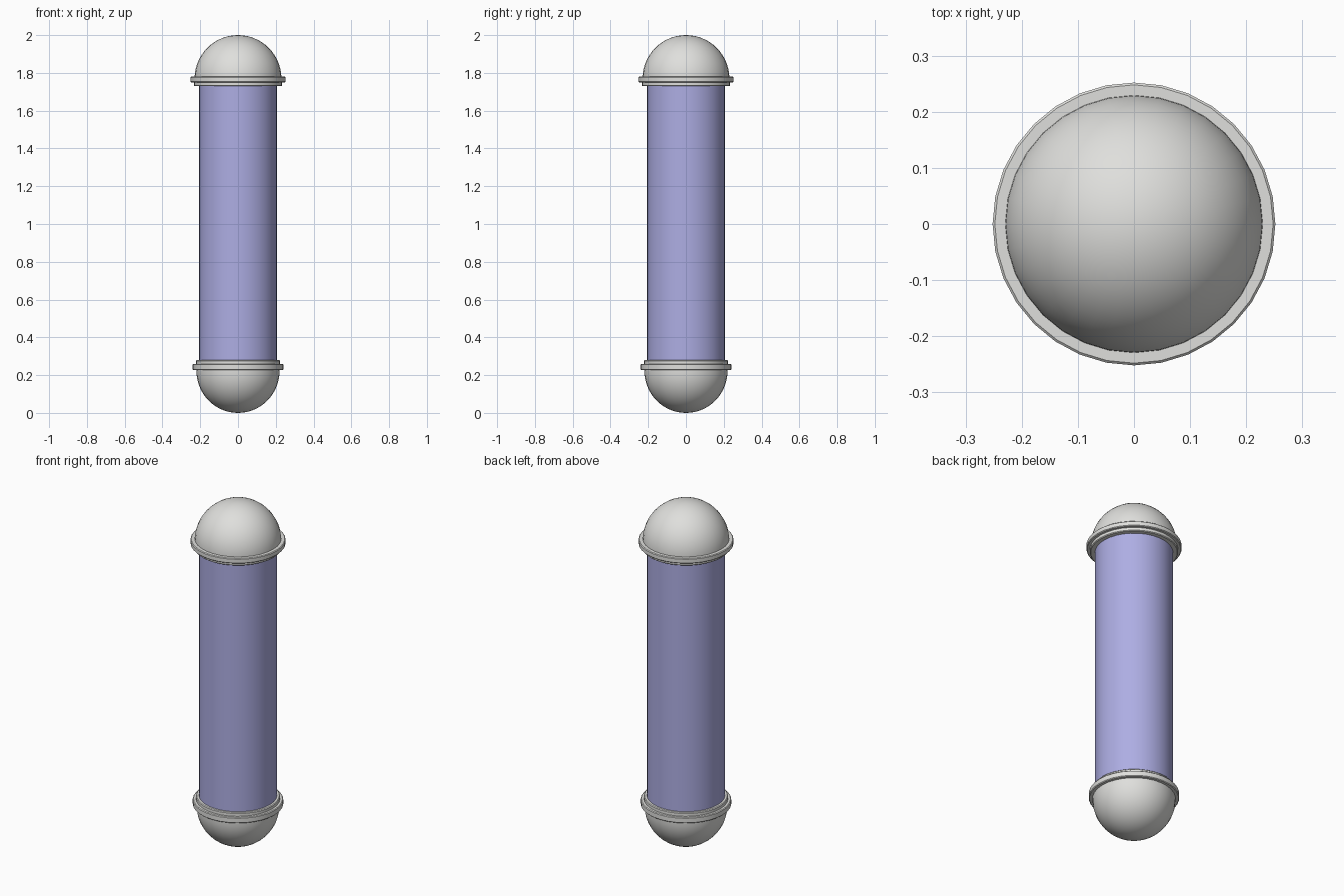
import bpy, bmesh, math

if "Cube" in bpy.data.objects:
    bpy.data.objects.remove(bpy.data.objects["Cube"])

SEG = 32


def material(name, color):
    m = bpy.data.materials.new(name)
    m.diffuse_color = (*color, 1)
    m.use_nodes = True
    m.node_tree.nodes["Principled BSDF"].inputs["Base Color"].default_value = m.diffuse_color
    return m


metal = material("pale_grey_metal", (0.74, 0.74, 0.72))
lavender = material("lavender_tube", (0.42, 0.42, 0.77))


def lathe(name, profile, mat, angle=35):
    """Revolve (radius, z) points, listed bottom to top, about the z axis."""
    bm = bmesh.new()
    rings = []
    for r, z in profile:
        if r < 1e-5:
            rings.append([bm.verts.new((0, 0, z))])
        else:
            rings.append([bm.verts.new((r * math.cos(2 * math.pi * i / SEG),
                                        r * math.sin(2 * math.pi * i / SEG), z))
                          for i in range(SEG)])
    for a, b in zip(rings, rings[1:]):
        for i in range(SEG):
            j = (i + 1) % SEG
            if len(a) == 1:
                bm.faces.new((a[0], b[j], b[i]))
            elif len(b) == 1:
                bm.faces.new((a[i], a[j], b[0]))
            else:
                bm.faces.new((a[i], a[j], b[j], b[i]))
    bmesh.ops.recalc_face_normals(bm, faces=bm.faces)
    me = bpy.data.meshes.new(name)
    bm.to_mesh(me)
    bm.free()
    me.materials.append(mat)
    ob = bpy.data.objects.new(name, me)
    bpy.context.collection.objects.link(ob)
    bpy.ops.object.select_all(action='DESELECT')
    ob.select_set(True)
    bpy.context.view_layer.objects.active = ob
    bpy.ops.object.shade_smooth_by_angle(angle=math.radians(angle))
    return ob


def dome(r, z, h, sign, n=14):
    """Quarter-ellipse profile from rim to pole."""
    return [(r * math.cos(math.pi / 2 * i / n),
             z + sign * h * math.sin(math.pi / 2 * i / n)) for i in range(n + 1)]


def band(name, r, z0, z1, inner, bevel):
    """Ring with softened outer edges."""
    lathe(name, [(inner, z0), (r - bevel, z0), (r, z0 + bevel),
                 (r, z1 - bevel), (r - bevel, z1), (inner, z1)], metal)


# Tube
lathe("tube", [(0, 0.24), (0.207, 0.24), (0.207, 1.76), (0, 1.76)], lavender)

# Upper cap: dome, wide flange, narrow lip
lathe("upper_dome", [(0, 1.755), (0.23, 1.755)] + dome(0.23, 1.77, 0.23, 1), metal)
band("upper_flange", 0.252, 1.75, 1.78, 0.15, 0.004)
band("upper_lip", 0.234, 1.73, 1.755, 0.15, 0.004)

# Lower cap: dome, wide flange, narrow lip
lathe("lower_dome", dome(0.22, 0.222, 0.222, -1)[::-1] + [(0.22, 0.245), (0, 0.245)], metal)
band("lower_flange", 0.24, 0.226, 0.26, 0.15, 0.004)
band("lower_lip", 0.223, 0.255, 0.28, 0.15, 0.004)
